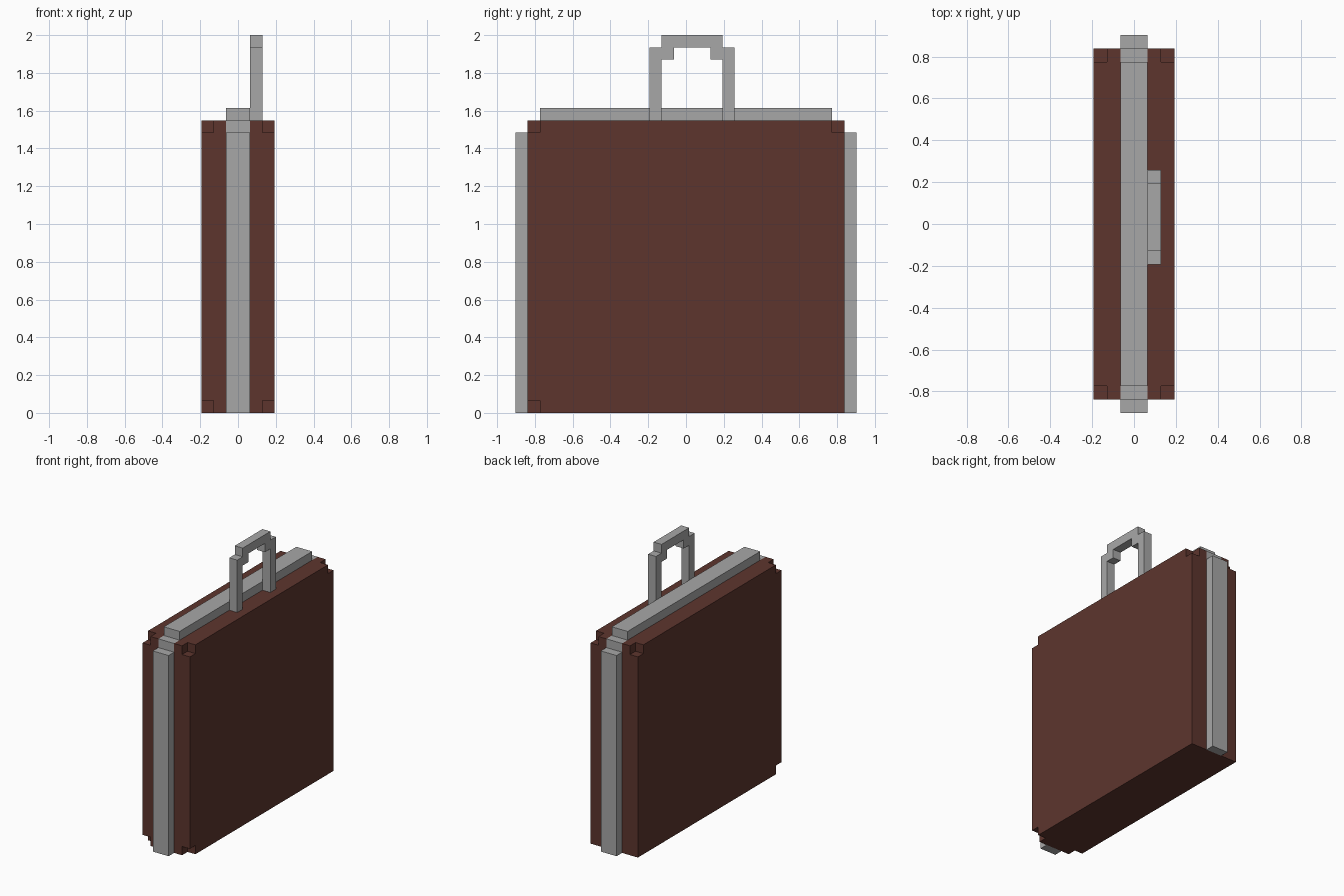
import bpy, bmesh
from mathutils import Vector, Matrix

if "Cube" in bpy.data.objects:
    bpy.data.objects.remove(bpy.data.objects["Cube"])

U = 2 / 31  # size of one block; all part sizes below are in blocks


def material(name, colour):
    m = bpy.data.materials.new(name)
    m.diffuse_color = (*colour, 1)
    m.use_nodes = True
    m.node_tree.nodes["Principled BSDF"].inputs["Base Color"].default_value = m.diffuse_color
    return m


def add_object(name, bm, mat):
    bmesh.ops.recalc_face_normals(bm, faces=bm.faces)
    mesh = bpy.data.meshes.new(name)
    bm.to_mesh(mesh)
    bm.free()
    mesh.materials.append(mat)
    obj = bpy.data.objects.new(name, mesh)
    bpy.context.collection.objects.link(obj)
    return obj


def add_box(bm, lo, hi):
    lo, hi = Vector(lo) * U, Vector(hi) * U
    bmesh.ops.create_cube(bm, size=1, matrix=Matrix.Translation((lo + hi) / 2)
                          @ Matrix.Diagonal((*(hi - lo), 1)))


def extruded(name, outline, x0, x1, mat):
    """Extrude a (y, z) outline along x."""
    bm = bmesh.new()
    face = bm.faces.new([bm.verts.new((x0 * U, y * U, z * U)) for y, z in outline])
    new = bmesh.ops.extrude_face_region(bm, geom=[face], use_keep_orig=True)["geom"]
    verts = [v for v in new if isinstance(v, bmesh.types.BMVert)]
    bmesh.ops.translate(bm, verts=verts, vec=((x1 - x0) * U, 0, 0))
    return add_object(name, bm, mat)


leather = material("brown leather", (0.110, 0.036, 0.027))
metal = material("grey metal", (0.39, 0.39, 0.39))

# Case body
bm = bmesh.new()
add_box(bm, (-3, -13, 0), (3, 13, 24))
body = add_object("case_body", bm, leather)

# Notches: all top corners, the front bottom corners, and seats for the band
bm = bmesh.new()
for ys in (-1, 1):
    y0, y1 = sorted((12 * ys, 14 * ys))
    add_box(bm, (-1, y0, 23), (1, y1, 25))
    for x0, x1 in ((-4, -2), (2, 4)):
        add_box(bm, (x0, y0, 23), (x1, y1, 25))
        if ys < 0:
            add_box(bm, (x0, y0, -1), (x1, y1, 1))
cutter = add_object("corner_cutter", bm, leather)
cutter.hide_render = True

mod = body.modifiers.new("notches", 'BOOLEAN')
mod.operation = 'DIFFERENCE'
mod.solver = 'EXACT'
mod.object = cutter
bpy.context.view_layer.objects.active = body
bpy.ops.object.modifier_apply(modifier=mod.name)
bpy.data.objects.remove(cutter)

# Metal band over the sides and top, with stepped corners
half = [(12, 25), (12, 24), (13, 24), (13, 23), (14, 23), (14, 0),
        (13, 0), (13, 22), (12, 22), (12, 23)]
extruded("metal_band", half + [(-y, z) for y, z in reversed(half)], -1, 1, metal)

# Carrying handle
extruded("handle", [(-3, 24), (-2, 24), (-2, 29), (-1, 29), (-1, 30), (2, 30),
                    (2, 29), (3, 29), (3, 24), (4, 24), (4, 30), (3, 30),
                    (3, 31), (-2, 31), (-2, 30), (-3, 30)], 1, 2, metal)
